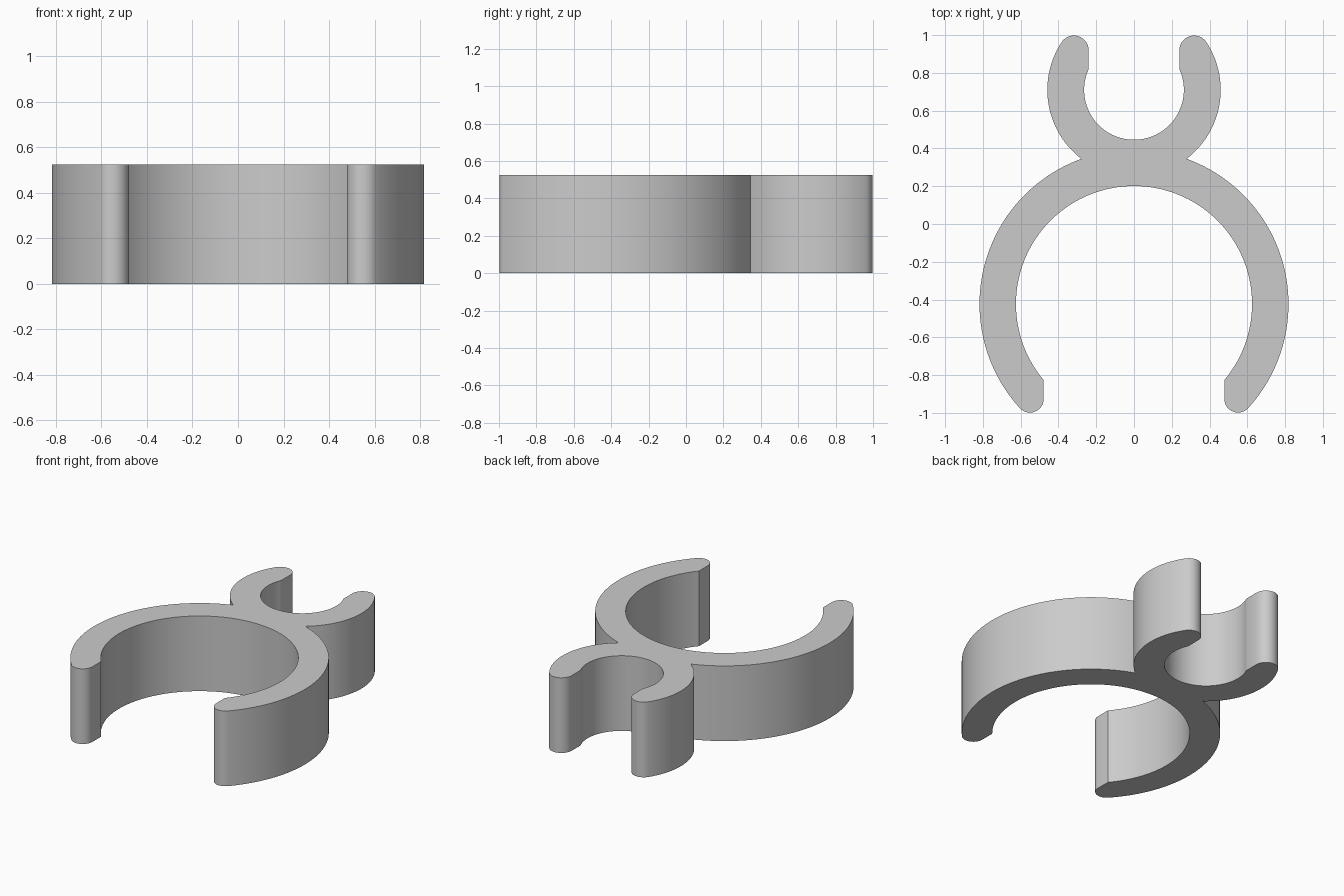
import bpy, bmesh, math

if "Cube" in bpy.data.objects:
    bpy.data.objects.remove(bpy.data.objects["Cube"])

HEIGHT = 0.525


def arc(cx, cy, r, a0, a1, n):
    """Points along a circular arc from angle a0 to a1 (radians)."""
    return [(cx + r * math.cos(a0 + (a1 - a0) * i / n),
             cy + r * math.sin(a0 + (a1 - a0) * i / n)) for i in range(n + 1)]


def jaw(cy, outer, inner, lip, tip, n):
    """Half of a C-shaped jaw opening towards +y: (inner edge, rounded tip, outer edge start angle)."""
    tx = lip + tip
    ty = math.sqrt((outer - tip) ** 2 - tx ** 2)
    a_tip = math.atan2(ty, tx)                       # where the tip meets the outer arc
    inside = arc(0, cy, inner, -math.pi / 2, math.acos(lip / inner), n)
    end = arc(tx, cy + ty, tip, math.pi, a_tip, 14)
    return inside, end, a_tip


def flip(points):
    return [(x, -y) for x, y in points]


# Jaw dimensions: centre y, outer radius, inner radius, lip x, tip radius
BIG_Y, BIG_R = -0.424, 0.818
SMALL_Y, SMALL_R = 0.71, 0.459
big_in, big_tip, big_a = jaw(-BIG_Y, BIG_R, 0.625, 0.478, 0.073, 48)
small_in, small_tip, small_a = jaw(SMALL_Y, SMALL_R, 0.264, 0.24, 0.078, 40)

# Notch where the two outer circles cross
gap = SMALL_Y - BIG_Y
dy = (gap ** 2 + BIG_R ** 2 - SMALL_R ** 2) / (2 * gap)
dx = math.sqrt(BIG_R ** 2 - dy ** 2)
big_out = arc(0, BIG_Y, BIG_R, -big_a, math.atan2(dy, dx), 48)
small_out = arc(0, SMALL_Y, SMALL_R, math.atan2(dy - gap, dx), small_a, 32)

# Right half of the outline, then its mirror image
half = (flip(big_in) + flip(big_tip) + big_out[1:] + small_out[1:]
        + small_tip[::-1][1:] + small_in[::-1])
outline = half + [(-x, y) for x, y in half[::-1]]

# Extrude the outline into the clip
bm = bmesh.new()
face = bm.faces.new([bm.verts.new((x, y, 0)) for x, y in outline])
bmesh.ops.remove_doubles(bm, verts=bm.verts[:], dist=1e-4)
ext = bmesh.ops.extrude_face_region(bm, geom=bm.faces[:], use_keep_orig=True)
top = [v for v in ext["geom"] if isinstance(v, bmesh.types.BMVert)]
bmesh.ops.translate(bm, verts=top, vec=(0, 0, HEIGHT))
bmesh.ops.recalc_face_normals(bm, faces=bm.faces[:])
mesh = bpy.data.meshes.new("double_clip")
bm.to_mesh(mesh)
bm.free()

grey = bpy.data.materials.new("light grey")
grey.diffuse_color = (0.6, 0.6, 0.6, 1)
grey.use_nodes = True
grey.node_tree.nodes["Principled BSDF"].inputs["Base Color"].default_value = grey.diffuse_color
mesh.materials.append(grey)

clip = bpy.data.objects.new("double_clip", mesh)
bpy.context.collection.objects.link(clip)
bpy.context.view_layer.objects.active = clip
clip.select_set(True)
bpy.ops.object.shade_smooth_by_angle(angle=math.radians(30))
